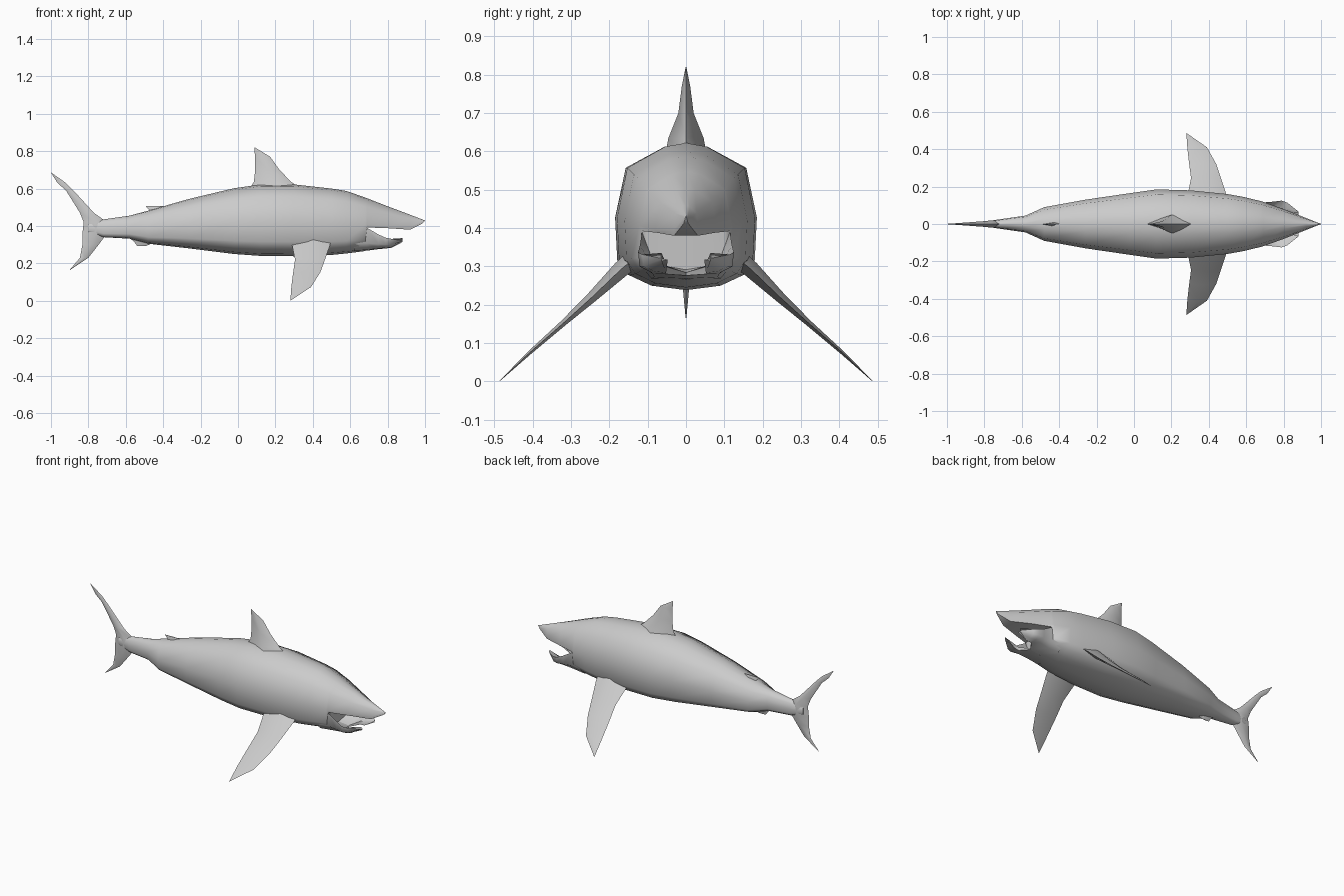
import bpy, bmesh, math
from mathutils import Vector

cube = bpy.data.objects.get("Cube")
if cube:
    bpy.data.objects.remove(cube, do_unlink=True)

grey = bpy.data.materials.new("shark grey")
grey.use_nodes = True
grey.diffuse_color = (0.6, 0.6, 0.6, 1)
grey.node_tree.nodes["Principled BSDF"].inputs["Base Color"].default_value = (0.6, 0.6, 0.6, 1)


def loft(name, rings, angle=60):
    """Skin a series of equal rings, closing both ends."""
    bm = bmesh.new()
    loops = [[bm.verts.new(p) for p in ring] for ring in rings]
    n = len(loops[0])
    for a, b in zip(loops, loops[1:]):
        for i in range(n):
            j = (i + 1) % n
            bm.faces.new((a[i], a[j], b[j], b[i]))
    bm.faces.new(loops[0])
    bm.faces.new(loops[-1])
    bmesh.ops.remove_doubles(bm, verts=bm.verts, dist=0.0005)
    bmesh.ops.recalc_face_normals(bm, faces=bm.faces)
    mesh = bpy.data.meshes.new(name)
    bm.to_mesh(mesh)
    bm.free()
    mesh.materials.append(grey)
    obj = bpy.data.objects.new(name, mesh)
    bpy.context.collection.objects.link(obj)
    bpy.ops.object.select_all(action='DESELECT')
    obj.select_set(True)
    bpy.context.view_layer.objects.active = obj
    bpy.ops.object.shade_smooth_by_angle(angle=math.radians(angle))
    return obj


# Body: half cross-section as (width, height) fractions, clamped at the mouth roof
HALF = [(0, 1), (.3, .975), (.85, .83), (1, .49), (.97, .2), (.82, .1), (.5, .03), (0, 0)]


def body_ring(x, top, bottom, half_width, roof=0):
    pts = [(w * half_width, max(roof, bottom + h * (top - bottom))) for w, h in HALF]
    return ([Vector((x, y, z)) for y, z in pts]
            + [Vector((x, -y, z)) for y, z in pts[-2:0:-1]])


loft("body", [body_ring(*s) for s in (
    (-.80, .415, .365, .012),
    (-.72, .435, .340, .025),
    (-.58, .455, .332, .045),
    (-.48, .482, .305, .090),
    (-.26, .545, .280, .130),
    (-.02, .602, .250, .165),
    (.12, .622, .240, .185),
    (.30, .622, .238, .180),
    (.50, .600, .245, .160),
    (.58, .587, .253, .146),
    (.68, .552, .266, .122),
    (.69, .548, .268, .119, .392),
    (.80, .505, .290, .080, .388),
    (.92, .460, .330, .032, .380),
    (.985, .435, .400, .006, .412),
    (1.0, .430, .429, .001, .429))])

# Lower jaw: a forked half mirrored across the centre line
JAW = [  # x, outer y, top, bottom, inner y, floor height
    (.62, .125, .392, .268, 0, .300),
    (.69, .115, .390, .272, 0, .290),
    (.75, .120, .355, .280, 0, .284),
    (.79, .125, .337, .284, .055, .300),
    (.82, .114, .331, .287, .052, .308),
    (.88, .066, .321, .318, .064, .320)]
for side, label in ((1, "left"), (-1, "right")):
    loft(label + "_lower_jaw", [
        [Vector((x, side * y, z)) for y, z in (
            (o, t), (o * .97, b + .3 * (t - b)), (o * .72, b),
            (i, b - .004), (i, f), (max(i, o * .72), f + .015))]
        for x, o, t, b, i, f in JAW])


# Fins: lens-shaped sections, from trailing to leading edge
def fin_ring(trail, lead, y, z, thick, normal):
    mid = Vector((trail + .55 * (lead - trail), y, z))
    return [Vector((trail, y, z)), mid + normal * thick,
            Vector((lead, y, z)), mid - normal * thick]


for side, label in ((1, "left"), (-1, "right")):
    loft(label + "_pectoral_fin", [
        fin_ring(t, l, side * y, z, k, Vector((0, side * .7, .7)))
        for t, l, y, z, k in (
            (.285, .50, .125, .330, .026),
            (.290, .49, .170, .292, .022),
            (.305, .465, .245, .220, .014),
            (.295, .44, .320, .152, .008),
            (.285, .39, .410, .073, .005),
            (.280, .281, .486, .001, .0005))])


def upright_fin(name, sections):
    loft(name, [fin_ring(t, l, 0, z, k, Vector((0, 1, 0))) for z, t, l, k in sections])


upright_fin("dorsal_fin", (
    (.585, .05, .36, .055),
    (.635, .085, .285, .046),
    (.70, .092, .222, .020),
    (.77, .091, .172, .011),
    (.82, .087, .090, .001)))
upright_fin("second_dorsal_fin", (
    (.45, -.49, -.36, .020),
    (.485, -.475, -.37, .014),
    (.508, -.495, -.40, .002)))
upright_fin("anal_fin", (
    (.345, -.59, -.42, .020),
    (.315, -.555, -.44, .012),
    (.294, -.540, -.49, .002)))
upright_fin("tail_fin", (
    (.165, -.900, -.898, .001),
    (.23, -.845, -.800, .007),
    (.30, -.832, -.745, .013),
    (.36, -.832, -.700, .019),
    (.42, -.825, -.700, .020),
    (.47, -.845, -.770, .015),
    (.59, -.920, -.880, .008),
    (.63, -.965, -.920, .005),
    (.685, -1.0, -.998, .001)))
